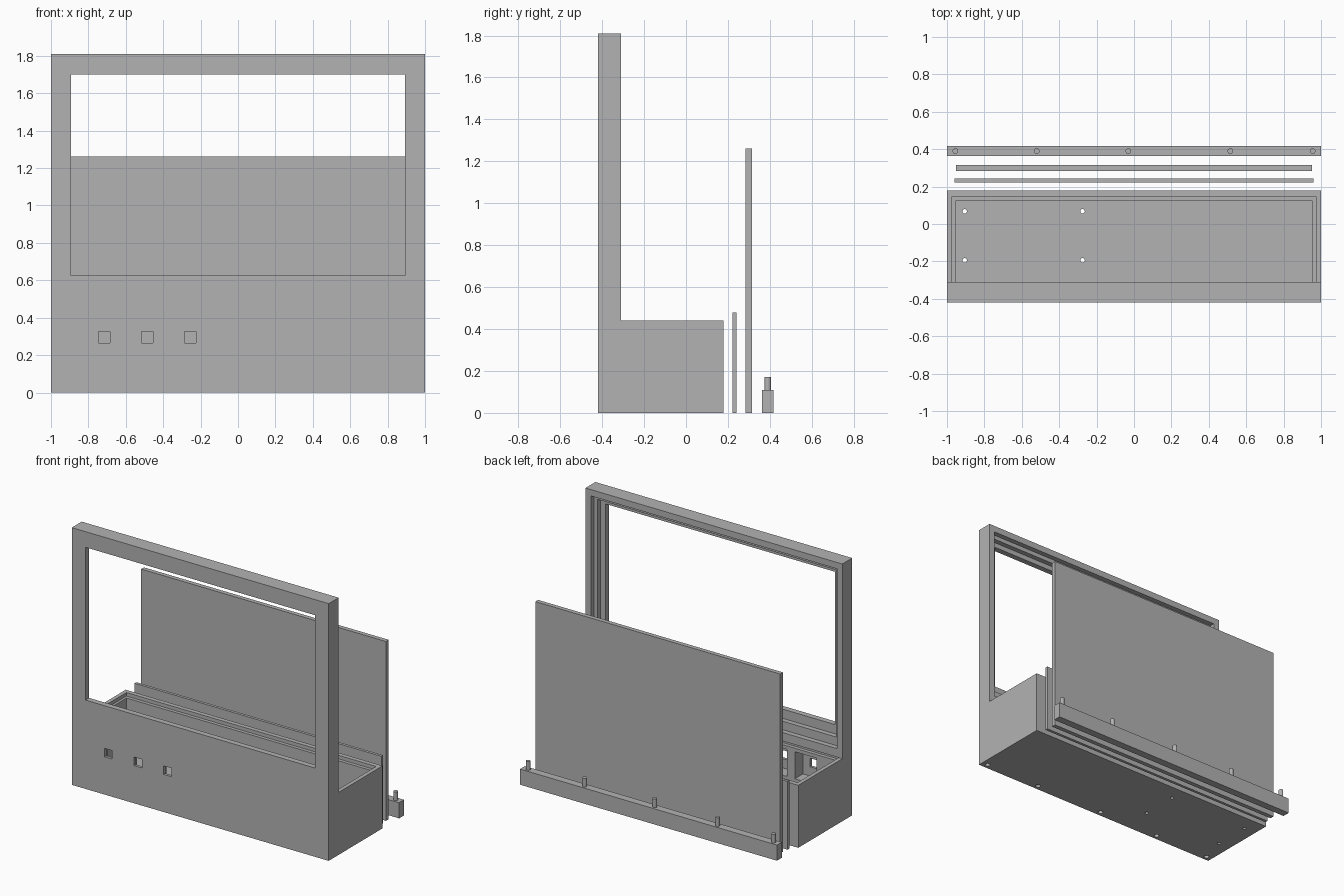
import bpy
import bmesh

default_cube = bpy.data.objects.get("Cube")
if default_cube:
    bpy.data.objects.remove(default_cube, do_unlink=True)

grey = bpy.data.materials.new("plain_grey")
grey.use_nodes = True
grey.diffuse_color = (0.45, 0.45, 0.45, 1)
grey.node_tree.nodes["Principled BSDF"].inputs["Base Color"].default_value = grey.diffuse_color


def finish(name, bm):
    bmesh.ops.recalc_face_normals(bm, faces=bm.faces)
    mesh = bpy.data.meshes.new(name)
    bm.to_mesh(mesh)
    bm.free()
    mesh.materials.append(grey)
    obj = bpy.data.objects.new(name, mesh)
    bpy.context.collection.objects.link(obj)
    return obj


def box(name, x, y, z):
    """Box from (min, max) ranges."""
    bm = bmesh.new()
    bmesh.ops.create_cube(bm, size=1)
    for v in bm.verts:
        for i, (low, high) in enumerate((x, y, z)):
            v.co[i] = high if v.co[i] > 0 else low
    return finish(name, bm)


def rod(name, x, y, z, radius):
    """Upright cylinder over a z range."""
    bm = bmesh.new()
    bmesh.ops.create_cone(bm, cap_ends=True, segments=24, radius1=radius,
                          radius2=radius, depth=z[1] - z[0])
    bmesh.ops.translate(bm, verts=bm.verts, vec=(x, y, (z[0] + z[1]) / 2))
    return finish(name, bm)


def combine(target, tool, operation="DIFFERENCE"):
    """Apply a boolean and discard the tool."""
    mod = target.modifiers.new("cut", "BOOLEAN")
    mod.operation = operation
    mod.solver = "EXACT"
    mod.object = tool
    bpy.context.view_layer.objects.active = target
    bpy.ops.object.modifier_apply(modifier=mod.name)
    bpy.data.objects.remove(tool, do_unlink=True)


FRONT, FRAME_BACK, BOX_BACK = -0.42, -0.31, 0.18
FRAME_TOP, BOX_TOP = 1.81, 0.44
PEG_X = (-0.955, -0.52, -0.03, 0.515, 0.955)

# Housing: L-shaped side profile extruded across the width
bm = bmesh.new()
profile = [(FRONT, 0), (BOX_BACK, 0), (BOX_BACK, BOX_TOP),
           (FRAME_BACK, BOX_TOP), (FRAME_BACK, FRAME_TOP), (FRONT, FRAME_TOP)]
side = bm.faces.new([bm.verts.new((-1, y, z)) for y, z in profile])
extruded = bmesh.ops.extrude_face_region(bm, geom=[side])["geom"]
bmesh.ops.translate(bm, vec=(2, 0, 0),
                    verts=[g for g in extruded if isinstance(g, bmesh.types.BMVert)])
housing = finish("housing", bm)

# Window opening, stepping outwards towards the back
for half, low, high, front in ((0.893, 0.625, 1.70, -0.5),
                               (0.93, 0.56, 1.735, -0.38),
                               (0.957, 0.50, 1.765, -0.345)):
    combine(housing, box("window_cutter", (-half, half), (front, -0.25), (low, high)))

# Storage well and the shallow ledge for its lid
combine(housing, box("well_cutter", (-0.955, 0.955), (FRAME_BACK, 0.124), (0.03, 0.6)))
combine(housing, box("ledge_cutter", (-0.972, 0.972), (FRAME_BACK, 0.148), (0.415, 0.46)))
combine(housing, box("slot_cutter", (-0.972, 0.972), (-0.335, -0.29), (0.415, BOX_TOP)))

# Square button holes with pockets behind them
for x in (-0.715, -0.485, -0.255):
    combine(housing, box("pocket_cutter", (x - 0.085, x + 0.085), (-0.4, -0.29), (0.2, 0.39)))
    combine(housing, box("button_cutter", (x - 0.03, x + 0.03), (-0.5, -0.38), (0.265, 0.325)))

# Screw holes in the floor
for x in (-0.905, -0.275):
    for y in (-0.194, 0.068):
        combine(housing, rod("screw_cutter", x, y, (-0.1, 0.1), 0.012))

# Peg sockets along the underside of the frame
for x in PEG_X:
    combine(housing, rod("socket_cutter", x, -0.385, (-0.1, 0.065), 0.017))

# Loose panels standing behind the housing
box("box_lid", (-0.96, 0.96), (0.222, 0.242), (0, 0.48))
box("back_panel", (-0.953, 0.953), (0.284, 0.315), (0, 1.262))

# Base rail with upright pegs
rail = box("base_rail", (-1, 1), (0.363, 0.417), (0, 0.11))
for x in PEG_X:
    combine(rail, rod("peg", x, 0.39, (0.08, 0.17), 0.015), "UNION")
